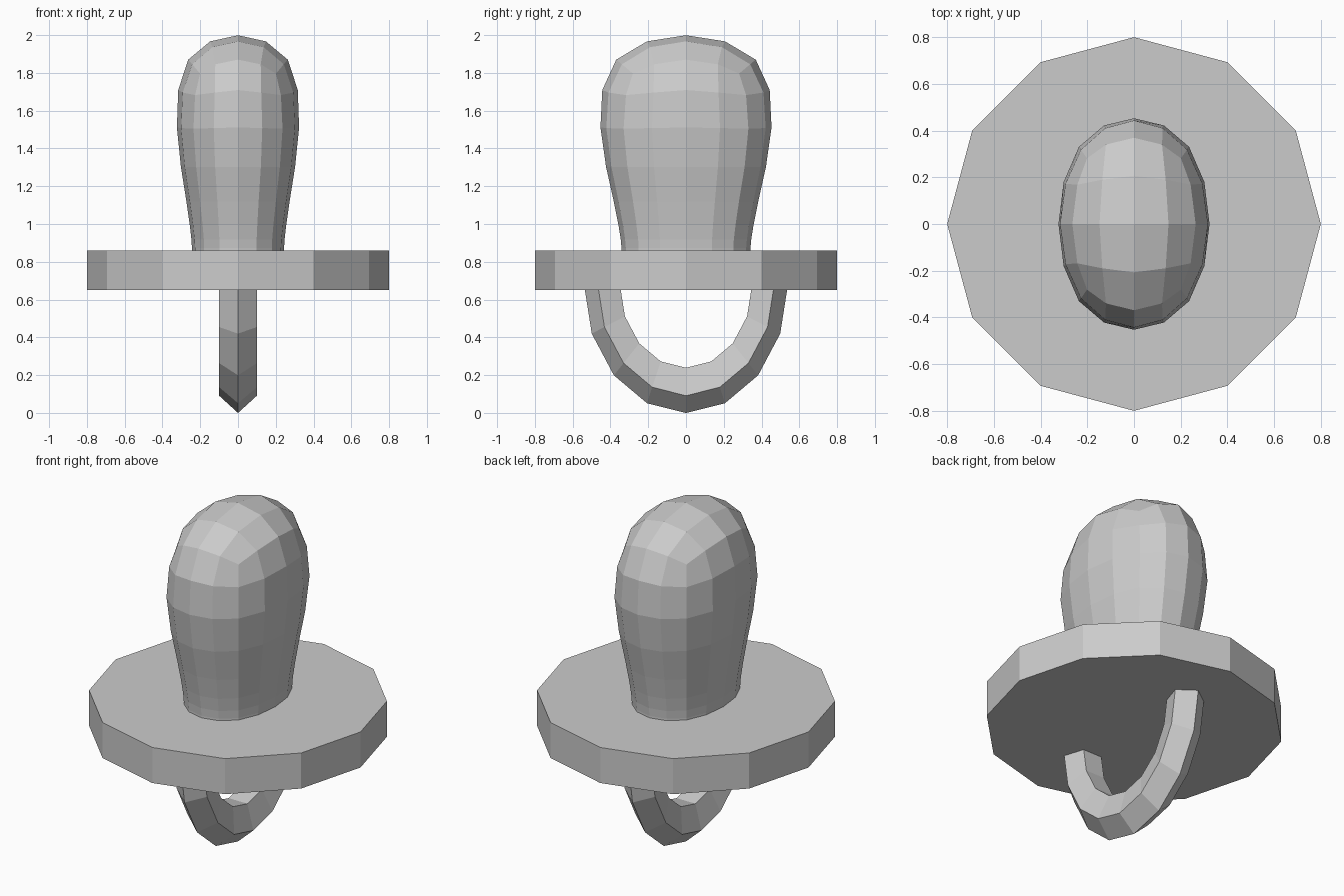
import bpy, bmesh, math
from mathutils import Vector, Matrix

if "Cube" in bpy.data.objects:
    bpy.data.objects.remove(bpy.data.objects["Cube"])


def finish(name, bm):
    bmesh.ops.recalc_face_normals(bm, faces=bm.faces)
    mesh = bpy.data.meshes.new(name)
    bm.to_mesh(mesh)
    bm.free()
    obj = bpy.data.objects.new(name, mesh)
    bpy.context.collection.objects.link(obj)
    return obj


# Mouth shield: twelve-sided disc
bm = bmesh.new()
rim = [bm.verts.new((0.8 * math.cos(i * math.pi / 6), 0.8 * math.sin(i * math.pi / 6), 0.65))
       for i in range(12)]
base = bm.faces.new(rim)
ext = bmesh.ops.extrude_face_region(bm, geom=[base], use_keep_orig=True)
bmesh.ops.translate(bm, vec=(0, 0, 0.21),
                    verts=[g for g in ext["geom"] if isinstance(g, bmesh.types.BMVert)])
finish("shield", bm)

# Teat: tapered square cage, oval in plan, rounded by subdivision
bm = bmesh.new()
rings = []
for half, z in [(0.26, 0.84), (0.26, 0.967), (0.46, 2.066)]:
    rings.append([bm.verts.new((sx * half, sy * half * 1.4, z))
                  for sx, sy in ((-1, -1), (1, -1), (1, 1), (-1, 1))])
for lower, upper in zip(rings, rings[1:]):
    for i in range(4):
        j = (i + 1) % 4
        bm.faces.new((lower[i], lower[j], upper[j], upper[i]))
bm.faces.new(rings[-1])
teat = finish("teat", bm)
sub = teat.modifiers.new("rounding", 'SUBSURF')
sub.levels = sub.render_levels = 2
sub.use_limit_surface = False

# Handle: pentagon section spun through half a turn, stretched in height
bm = bmesh.new()
R, r = 0.435, 0.105
section = [bm.verts.new((r * math.sin(i * math.tau / 5), R + r * math.cos(i * math.tau / 5), 0))
           for i in range(5)]
edges = [bm.edges.new((section[i], section[(i + 1) % 5])) for i in range(5)]
bmesh.ops.spin(bm, geom=section + edges, cent=(0, 0, 0), axis=(1, 0, 0),
               angle=-math.pi, steps=8, use_duplicate=False)
bmesh.ops.holes_fill(bm, edges=[e for e in bm.edges if e.is_boundary], sides=5)
bmesh.ops.transform(bm, verts=bm.verts,
                    matrix=Matrix.Translation(Vector((0, 0, 0.68))) @ Matrix.Diagonal((1, 1, 1.26, 1)))
finish("handle", bm)
